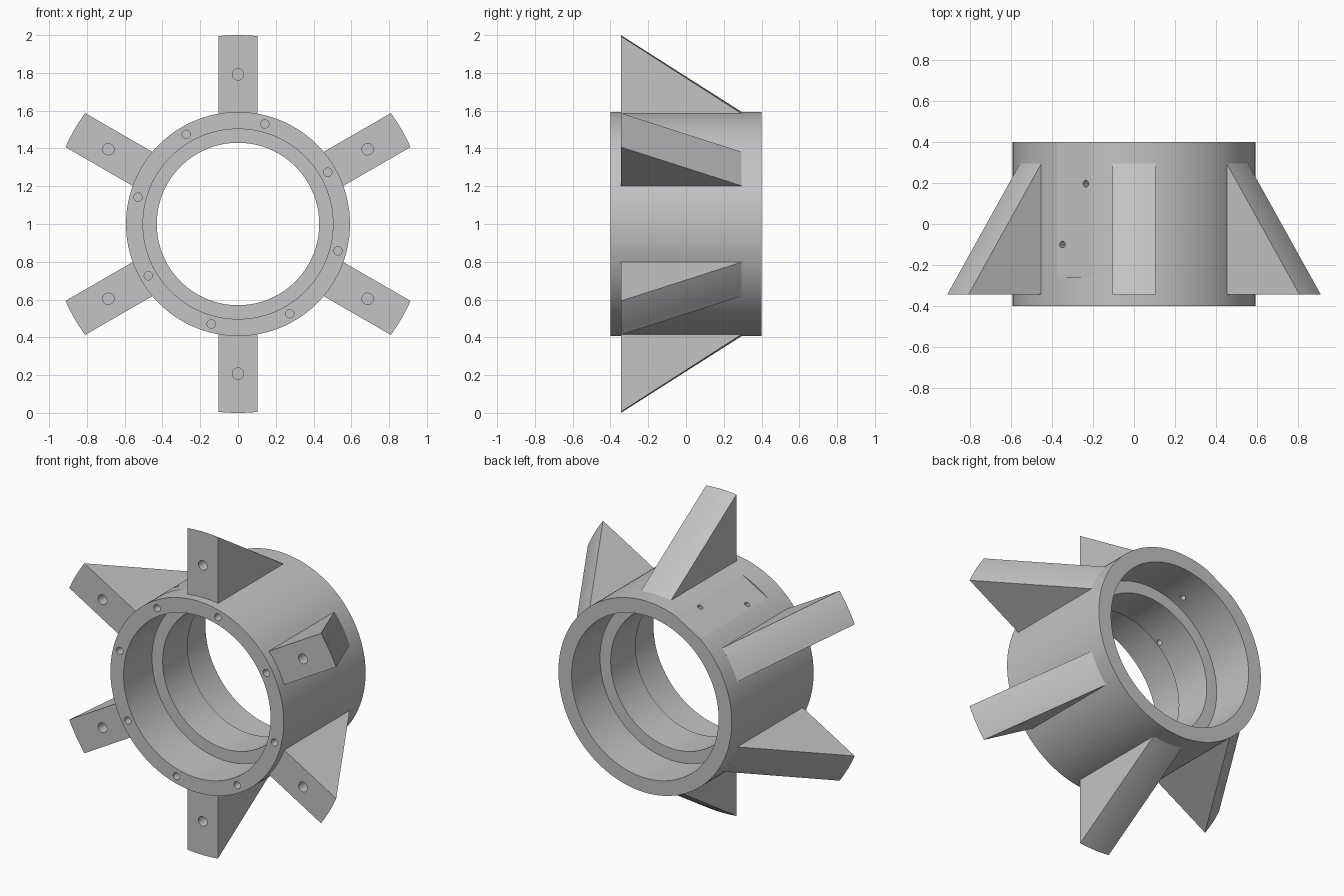
import bpy, bmesh, math
from mathutils import Matrix, Vector

CENTRE = Vector((0, 0, 1))
R_OUT, R_BORE, R_LIP = 0.593, 0.503, 0.43
HALF_LEN, HALF_LIP = 0.4, 0.122
FIN_FRONT, FIN_BACK, FIN_HALF = -0.345, 0.295, 0.104

old = bpy.data.objects.get("Cube")
if old:
    bpy.data.objects.remove(old, do_unlink=True)

grey = bpy.data.materials.new("plain grey")
grey.use_nodes = True
colour = (0.55, 0.55, 0.55, 1)
grey.diffuse_color = colour
grey.node_tree.nodes["Principled BSDF"].inputs["Base Color"].default_value = colour


def make_object(name, bm):
    bmesh.ops.recalc_face_normals(bm, faces=bm.faces)
    mesh = bpy.data.meshes.new(name)
    bm.to_mesh(mesh)
    bm.free()
    mesh.materials.append(grey)
    obj = bpy.data.objects.new(name, mesh)
    bpy.context.collection.objects.link(obj)
    return obj


def activate(obj):
    bpy.ops.object.select_all(action='DESELECT')
    obj.select_set(True)
    bpy.context.view_layer.objects.active = obj


def cut(obj, bm):
    """Subtract the solid in bm from obj, then discard the cutter."""
    cutter = make_object("cutter", bm)
    cutter.hide_render = True
    mod = obj.modifiers.new("cut", 'BOOLEAN')
    mod.operation = 'DIFFERENCE'
    mod.solver = 'EXACT'
    mod.object = cutter
    activate(obj)
    bpy.ops.object.modifier_apply(modifier=mod.name)
    bpy.data.objects.remove(cutter, do_unlink=True)


def add_drill(bm, radius, depth, matrix):
    bmesh.ops.create_cone(bm, cap_ends=True, segments=48, radius1=radius,
                          radius2=radius, depth=depth, matrix=matrix)


def smooth(obj):
    activate(obj)
    bpy.ops.object.shade_smooth_by_angle(angle=math.radians(8))


# Hollow barrel: closed profile of (radius, y) revolved about the y axis
profile = [(R_OUT, -HALF_LEN), (R_OUT, HALF_LEN), (R_BORE, HALF_LEN),
           (R_BORE, HALF_LIP), (R_LIP, HALF_LIP), (R_LIP, -HALF_LIP),
           (R_BORE, -HALF_LIP), (R_BORE, -HALF_LEN)]
SEGMENTS = 144
bm = bmesh.new()
loops = []
for i in range(SEGMENTS):
    a = math.tau * i / SEGMENTS
    loops.append([bm.verts.new((r * math.sin(a), y, r * math.cos(a)))
                  for r, y in profile])
for i in range(SEGMENTS):
    here, there = loops[i - 1], loops[i]
    for j in range(len(profile)):
        bm.faces.new((here[j - 1], here[j], there[j], there[j - 1]))
barrel = make_object("barrel", bm)

# Shallow flat on the upper side, running to the back end
tilt = Matrix.Rotation(math.radians(-30), 4, 'Y')
bm = bmesh.new()
bmesh.ops.create_cube(bm, size=1, matrix=tilt
                      @ Matrix.Translation((0, 0.14, 0.685))
                      @ Matrix.Diagonal((0.4, 0.8, 0.2, 1)))
cut(barrel, bm)

# Two cross holes through the flat, and the ring of front bolt holes
bm = bmesh.new()
for x, y in ((0.066, 0.197), (-0.066, -0.1)):
    add_drill(bm, 0.016, 0.4, tilt @ Matrix.Translation((x, y, 0.55)))
face_on = Matrix.Rotation(math.pi / 2, 4, 'X')
for k in range(8):
    around = Matrix.Rotation(math.radians(15 + 45 * k), 4, 'Y')
    add_drill(bm, 0.022, 0.3, around
              @ Matrix.Translation((0, -HALF_LEN, 0.548)) @ face_on)
cut(barrel, bm)
barrel.location = CENTRE
smooth(barrel)

# Tapered fin: wedge with a conical outer surface, seated on the barrel
STEPS = 12
bm = bmesh.new()
rows = []
for i in range(STEPS + 1):
    x = FIN_HALF * (2 * i / STEPS - 1)
    corners = [(0.589, FIN_FRONT), (1.0, FIN_FRONT),
               (R_OUT, FIN_BACK), (0.589, FIN_BACK)]
    rows.append([bm.verts.new((x, y, math.sqrt(r * r - x * x)))
                 for r, y in corners])
for a, b in zip(rows, rows[1:]):
    for j in range(4):
        bm.faces.new((a[j - 1], a[j], b[j], b[j - 1]))
bm.faces.new(rows[0])
bm.faces.new(rows[-1])
fin = make_object("fin_1", bm)

# Blind hole in the fin's front face
bm = bmesh.new()
add_drill(bm, 0.03, 0.3, Matrix.Translation((0, FIN_FRONT, 0.792)) @ face_on)
cut(fin, bm)
smooth(fin)
fin.location = CENTRE

# Remaining fins around the barrel
for k in range(1, 6):
    copy = bpy.data.objects.new(f"fin_{k + 1}", fin.data)
    copy.location = CENTRE
    copy.rotation_euler.y = math.radians(60 * k)
    bpy.context.collection.objects.link(copy)
